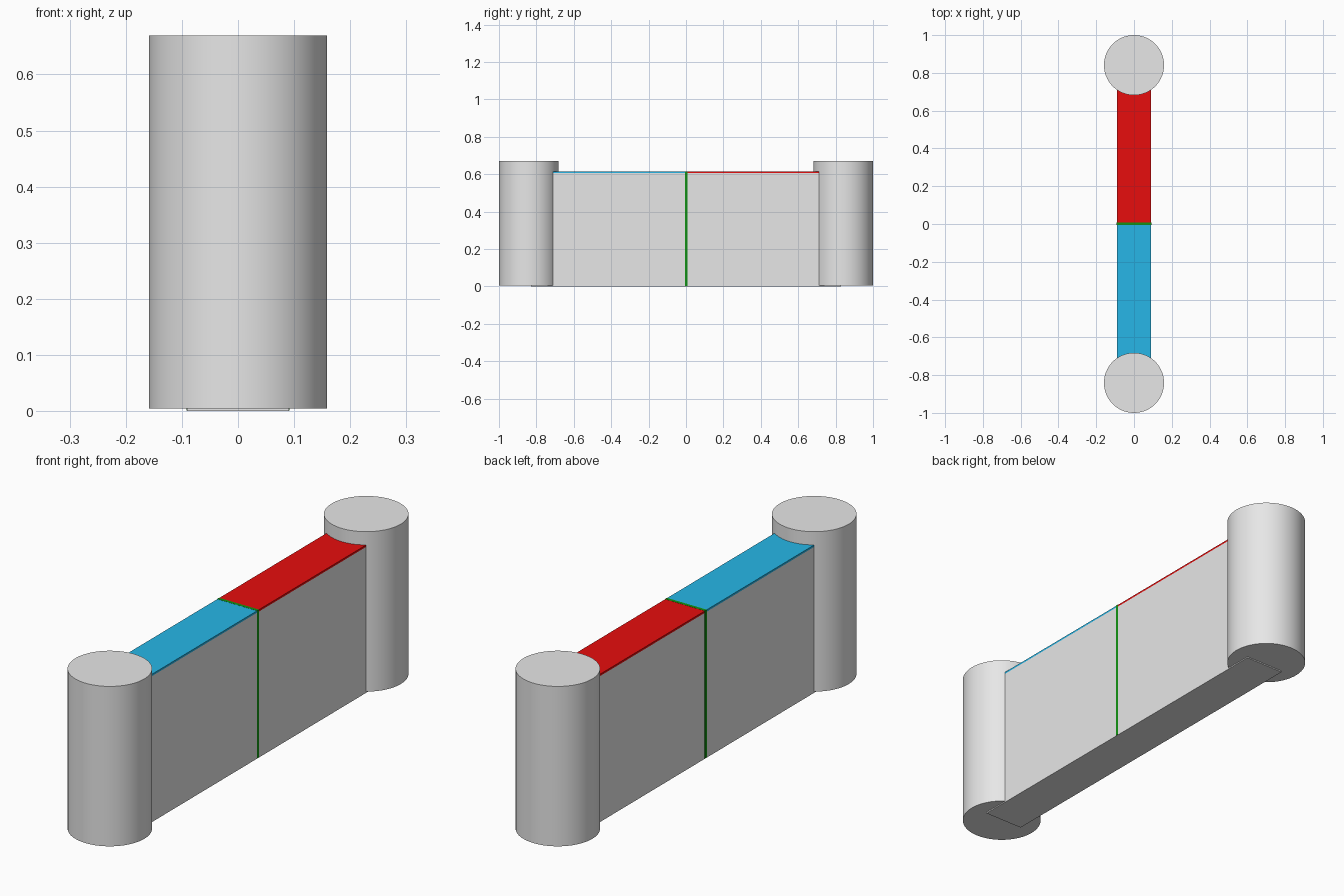
import bpy

if "Cube" in bpy.data.objects:
    bpy.data.objects.remove(bpy.data.objects["Cube"])


def material(name, r, g, b):
    m = bpy.data.materials.new(name)
    m.diffuse_color = (r, g, b, 1)
    m.use_nodes = True
    m.node_tree.nodes["Principled BSDF"].inputs["Base Color"].default_value = m.diffuse_color
    return m


GREY = material("light grey", 0.8, 0.8, 0.8)
RED = material("red", 0.8, 0.004, 0.004)
BLUE = material("blue", 0.02, 0.47, 0.8)
GREEN = material("green", 0.006, 0.3, 0.006)


def box(name, lo, hi, mat):
    """Axis-aligned box between two corners."""
    centre = [(a + b) / 2 for a, b in zip(lo, hi)]
    bpy.ops.mesh.primitive_cube_add(size=1, location=centre)
    ob = bpy.context.object
    ob.name = name
    ob.scale = [b - a for a, b in zip(lo, hi)]
    bpy.ops.object.transform_apply(location=False, rotation=False, scale=True)
    ob.data.materials.append(mat)
    return ob


HALF = 0.091      # half thickness of the wall
WALL_TOP = 0.606
PLATE_TOP = 0.614
R = 0.159         # pillar radius
PILLAR_Y = 1 - R

# Grey wall, ends buried in the pillars
box("wall", (-HALF, -0.83, 0), (HALF, 0.83, WALL_TOP), GREY)

# Round end pillars and the coloured cap on each half
for side, sign, colour in (("front", -1, BLUE), ("back", 1, RED)):
    bpy.ops.mesh.primitive_cylinder_add(vertices=96, radius=R, depth=0.664,
                                        location=(0, sign * PILLAR_Y, 0.337))
    pillar = bpy.context.object
    pillar.name = side + "_pillar"
    pillar.data.materials.append(GREY)
    bpy.ops.object.shade_smooth_by_angle()

    ys = sorted((0, sign * 0.72))
    box(side + "_cap", (-HALF, ys[0], WALL_TOP), (HALF, ys[1], PLATE_TOP), colour)

# Thin green dividing band around the middle
box("centre_band", (-HALF - 0.001, -0.006, 0.001),
    (HALF + 0.001, 0.007, PLATE_TOP + 0.0005), GREEN)
